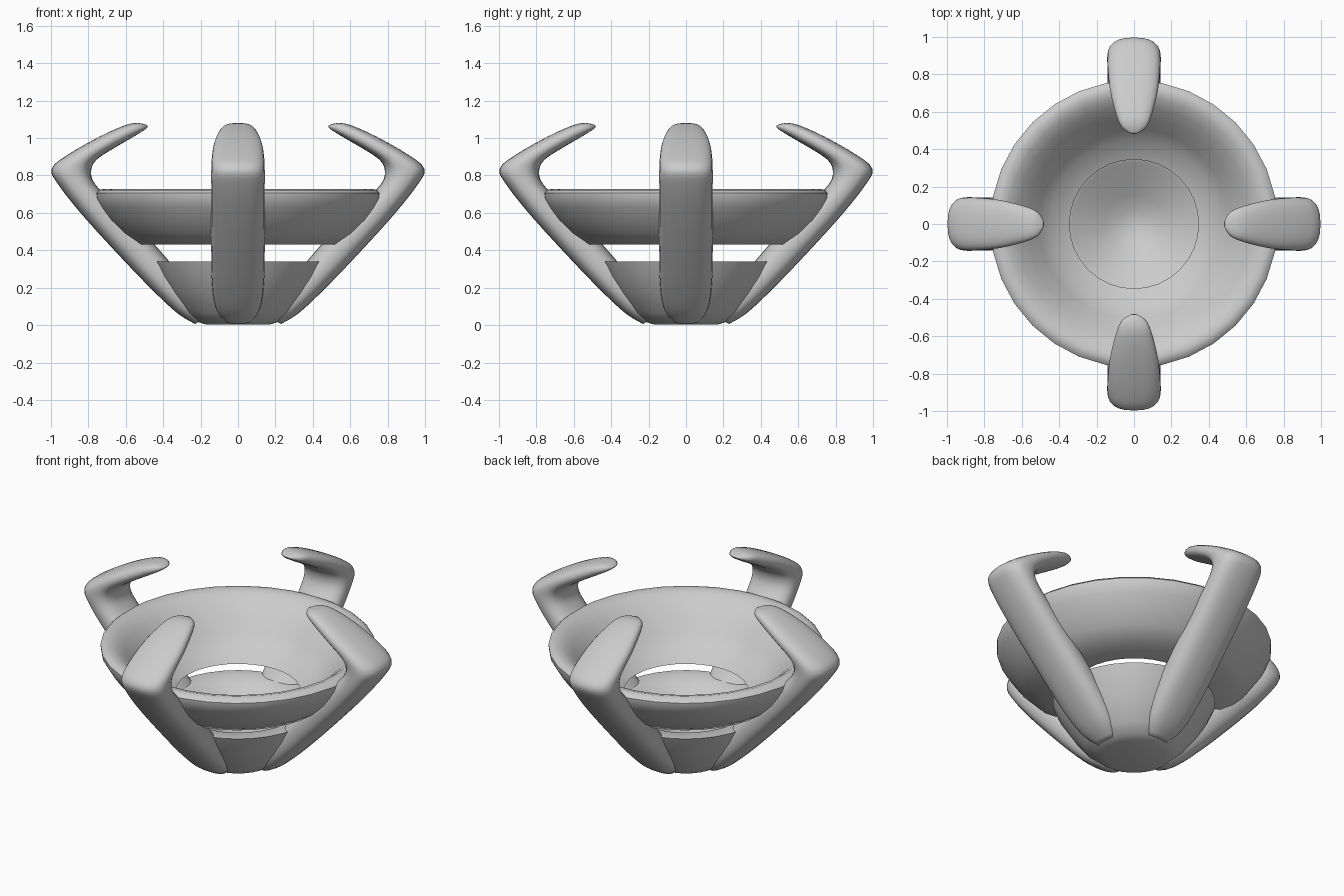
import bpy, bmesh, math
from mathutils import Vector, Matrix

if "Cube" in bpy.data.objects:
    bpy.data.objects.remove(bpy.data.objects["Cube"])

def finish(bm, name, angle=45):
    bmesh.ops.recalc_face_normals(bm, faces=bm.faces)
    me = bpy.data.meshes.new(name)
    bm.to_mesh(me)
    bm.free()
    ob = bpy.data.objects.new(name, me)
    bpy.context.collection.objects.link(ob)
    bpy.ops.object.select_all(action='DESELECT')
    ob.select_set(True)
    bpy.context.view_layer.objects.active = ob
    bpy.ops.object.shade_smooth_by_angle(angle=math.radians(angle))
    return ob

def lathe(name, profile, closed, sides=32):
    bm = bmesh.new()
    vs = [bm.verts.new((r, 0, z)) for r, z in profile]
    pairs = list(zip(vs, vs[1:] + vs[:1])) if closed else list(zip(vs, vs[1:]))
    edges = [bm.edges.new(p) for p in pairs]
    bmesh.ops.spin(bm, geom=vs + edges, cent=(0, 0, 0), axis=(0, 0, 1),
                   angle=math.tau, steps=sides, use_duplicate=False)
    bmesh.ops.remove_doubles(bm, verts=bm.verts, dist=1e-4)
    return finish(bm, name)

# Dish split into a lower bowl and an upper ring by a horizontal gap
lathe("lower_bowl", [(0, 0.003), (0.17, 0.003), (0.22, 0.018), (0.28, 0.065), (0.36, 0.17),
                     (0.42, 0.265), (0.455, 0.34), (0.37, 0.34), (0.33, 0.315), (0.25, 0.27),
                     (0.16, 0.215), (0.08, 0.175), (0, 0.16)], False)
lathe("upper_ring", [(0.535, 0.43), (0.62, 0.49), (0.69, 0.56), (0.74, 0.63), (0.765, 0.675),
                     (0.768, 0.705), (0.75, 0.722), (0.72, 0.727), (0.68, 0.715), (0.63, 0.68),
                     (0.57, 0.62), (0.51, 0.55), (0.45, 0.48), (0.345, 0.43)], True)

# Claw stations: inner x, inner z, outer x, outer z, half width
STATIONS = [
    (0.482, 1.060, 0.484, 1.068, 0.015),
    (0.505, 1.040, 0.530, 1.080, 0.065),
    (0.570, 1.000, 0.600, 1.070, 0.096),
    (0.690, 0.930, 0.740, 1.008, 0.128),
    (0.760, 0.880, 0.915, 0.908, 0.140),
    (0.785, 0.825, 0.997, 0.835, 0.143),
    (0.765, 0.755, 0.960, 0.750, 0.143),
    (0.655, 0.640, 0.825, 0.580, 0.143),
    (0.445, 0.430, 0.610, 0.345, 0.143),
    (0.270, 0.220, 0.440, 0.170, 0.137),
    (0.180, 0.110, 0.320, 0.060, 0.115),
    (0.150, 0.050, 0.230, 0.006, 0.070),
]

def smooth_path(pts, steps=3):
    p = [pts[0]] + pts + [pts[-1]]
    out = []
    for a, b, c, d in zip(p, p[1:], p[2:], p[3:]):
        for k in range(steps):
            t = k / steps
            out.append([0.5 * (2*q1 + (q2-q0)*t + (2*q0-5*q1+4*q2-q3)*t*t + (3*q1-q0-3*q2+q3)*t**3)
                        for q0, q1, q2, q3 in zip(a, b, c, d)])
    return out + [pts[-1]]

def claw(name, turn, n=24, power=2.5):
    bm = bmesh.new()
    rings = []
    for xi, zi, xo, zo, w in smooth_path(STATIONS):
        mid = Vector(((xi + xo) / 2, 0, (zi + zo) / 2))
        half = Vector(((xo - xi) / 2, 0, (zo - zi) / 2))
        ring = []
        for i in range(n):
            c, s = math.cos(math.tau * i / n), math.sin(math.tau * i / n)
            u = math.copysign(abs(c) ** (2 / power), c)
            v = math.copysign(abs(s) ** (2 / power), s)
            ring.append(bm.verts.new(mid + half * u + Vector((0, w * v, 0))))
        rings.append(ring)
    for a, b in zip(rings, rings[1:]):
        for i in range(n):
            j = (i + 1) % n
            bm.faces.new((a[i], a[j], b[j], b[i]))
    bm.faces.new(rings[0])
    bm.faces.new(rings[-1])
    bmesh.ops.rotate(bm, verts=bm.verts, matrix=Matrix.Rotation(turn, 3, 'Z'))
    finish(bm, name, 70)

# Four claws gripping the dish
for i, side in enumerate(("right", "back", "left", "front")):
    claw(side + "_claw", i * math.pi / 2)
